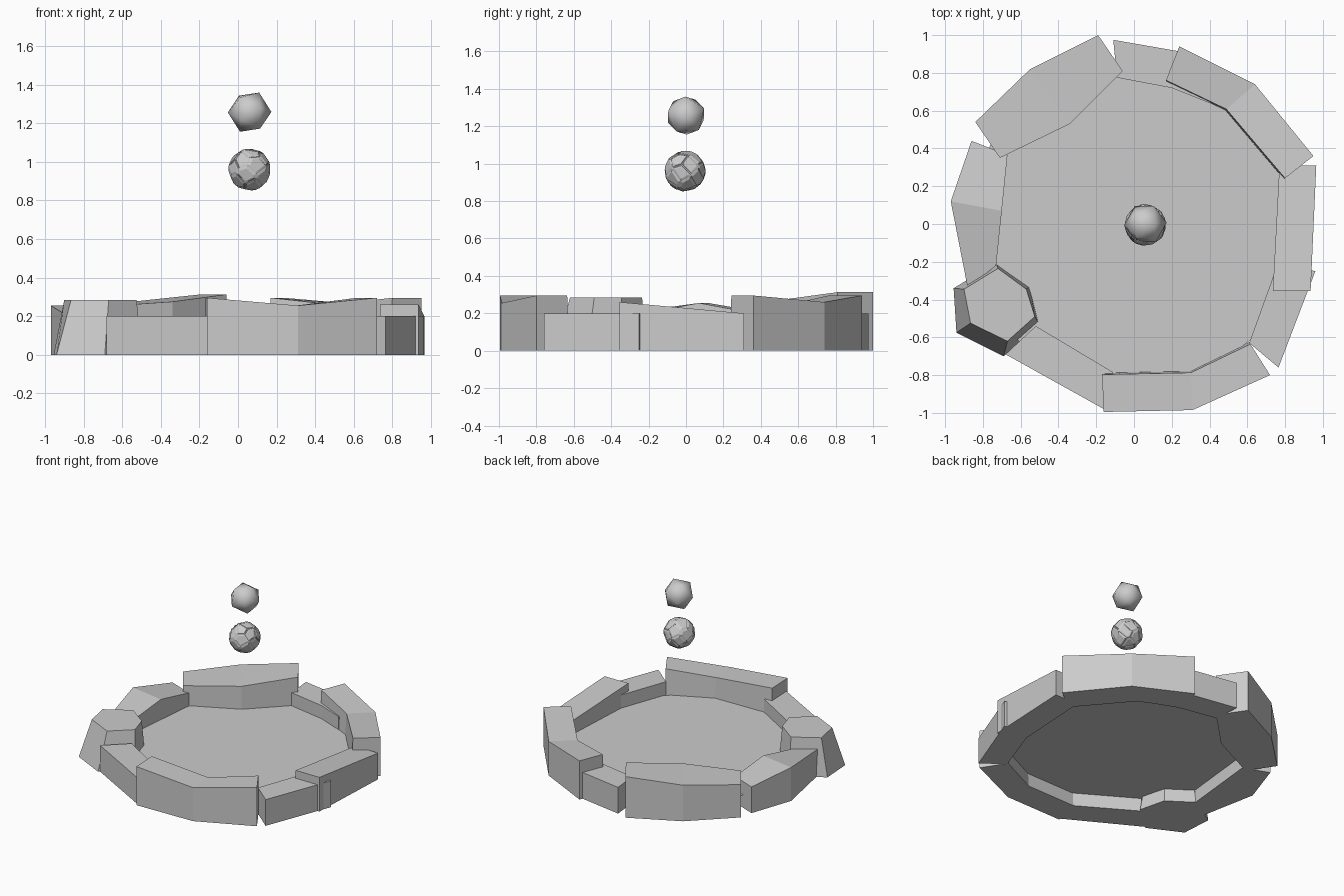
import bpy, bmesh, math, random
from mathutils import Vector, Euler

if "Cube" in bpy.data.objects:
    bpy.data.objects.remove(bpy.data.objects["Cube"])


def finish(name, bm, loc=(0, 0, 0)):
    bmesh.ops.recalc_face_normals(bm, faces=bm.faces[:])
    me = bpy.data.meshes.new(name)
    bm.to_mesh(me)
    bm.free()
    ob = bpy.data.objects.new(name, me)
    ob.location = loc
    bpy.context.collection.objects.link(ob)
    return ob


def rim_stone(name, sections, lean=0.0):
    """Loft cross-sections (outer x, outer y, inner x, inner y, height)."""
    bm = bmesh.new()
    loops = []
    for ox, oy, ix, iy, h in sections:
        o, i = Vector((ox, oy, 0)), Vector((ix, iy, 0))
        t = i + (o - i).normalized() * lean
        loops.append([bm.verts.new(p) for p in
                      (o, i, (t.x, t.y, h), (ox, oy, h))])
    for a, b in zip(loops, loops[1:]):
        for k in range(4):
            n = (k + 1) % 4
            bm.faces.new((a[k], a[n], b[n], b[k]))
    bm.faces.new(loops[0])
    bm.faces.new(loops[-1])
    return finish(name, bm)


# Ring of rim stones
rim_stone("stone_back_left", [(-.84, .54, -.71, .35, .25), (-.55, .82, -.34, .53, .275),
                              (-.19, 1.0, -.06, .81, .313)])
rim_stone("stone_back", [(-.11, .975, -.09, .775, .2), (.235, .915, .2, .72, .2),
                         (.45, .80, .40, .64, .2)])
rim_stone("stone_back_right", [(.24, .94, .165, .75, .295), (.64, .74, .48, .60, .26),
                               (.95, .36, .79, .235, .295)], 0.012)
rim_stone("stone_right", [(.965, .31, .77, .31, .2), (.935, -.355, .735, -.355, .26)])
rim_stone("stone_front_right", [(.96, -.25, .765, -.2, .2), (.765, -.76, .61, -.63, .2)])
rim_stone("stone_front", [(.72, -.80, .61, -.625, .295), (.31, -.985, .30, -.775, .255),
                          (-.16, -.995, -.17, -.785, .295)], 0.012)
rim_stone("stone_front_left", [(-.15, -.985, -.11, -.785, .2), (-.68, -.69, -.52, -.54, .2)])
rim_stone("stone_left", [(-.86, .44, -.67, .365, .2), (-.97, .12, -.70, .07, .255),
                         (-.88, -.34, -.73, -.22, .2)])

# Tapered six-sided stone
bottom = [(-.955, -.34), (-.73, -.205), (-.55, -.33), (-.50, -.53), (-.69, -.70), (-.94, -.575)]
top = [(-.90, -.345), (-.72, -.235), (-.57, -.345), (-.525, -.49), (-.67, -.62), (-.865, -.525)]
bm = bmesh.new()
lo = [bm.verts.new((x, y, 0)) for x, y in bottom]
hi = [bm.verts.new((x, y, .285)) for x, y in top]
bm.faces.new(lo)
bm.faces.new(hi)
for k in range(6):
    n = (k + 1) % 6
    bm.faces.new((lo[k], lo[n], hi[n], hi[k]))
finish("stone_six_sided", bm)

# Floor inside the ring
bm = bmesh.new()
bmesh.ops.create_circle(bm, cap_ends=True, segments=24, radius=.87)
finish("floor", bm, (0, 0, .1))

# Upper floating gem
bm = bmesh.new()
bmesh.ops.create_icosphere(bm, subdivisions=1, radius=.113)
bmesh.ops.rotate(bm, verts=bm.verts[:], matrix=Euler((.08, .45, .1)).to_matrix())
gem = finish("upper_ball", bm, (.06, 0, 1.257))
for p in gem.data.polygons:
    p.use_smooth = True

# Lower cracked ball: irregular cells on a small core
random.seed(4)
R, CELLS = .11, 26
bm = bmesh.new()
bmesh.ops.create_cube(bm, size=1)
for i in range(CELLS):
    z = 1 - (2 * i + 1) / CELLS
    a = i * math.pi * (3 - math.sqrt(5))
    r = math.sqrt(1 - z * z)
    d = Vector((r * math.cos(a), r * math.sin(a), z))
    d = (d + Vector([random.uniform(-.12, .12) for _ in range(3)])).normalized()
    res = bmesh.ops.bisect_plane(bm, geom=bm.verts[:] + bm.edges[:] + bm.faces[:],
                                 plane_co=d * R * .9, plane_no=d, clear_outer=True)
    cut = [e for e in res["geom_cut"] if isinstance(e, bmesh.types.BMEdge)]
    if cut:
        bmesh.ops.contextual_create(bm, geom=cut)
bmesh.ops.remove_doubles(bm, verts=bm.verts[:], dist=.004)
bmesh.ops.recalc_face_normals(bm, faces=bm.faces[:])
# raised plates with rounded shoulders leave cracks between cells
bmesh.ops.inset_individual(bm, faces=bm.faces[:], thickness=.003, depth=0)
plates = [f for f in bm.faces if f.calc_area() > .0006]
bmesh.ops.inset_individual(bm, faces=plates, thickness=.001, depth=.007)
bmesh.ops.inset_individual(bm, faces=plates, thickness=.009, depth=.004)
for v in bm.verts:
    if v.co.length > R:
        v.co = v.co.normalized() * R
finish("lower_cracked_ball", bm, (.06, -.005, .96))
